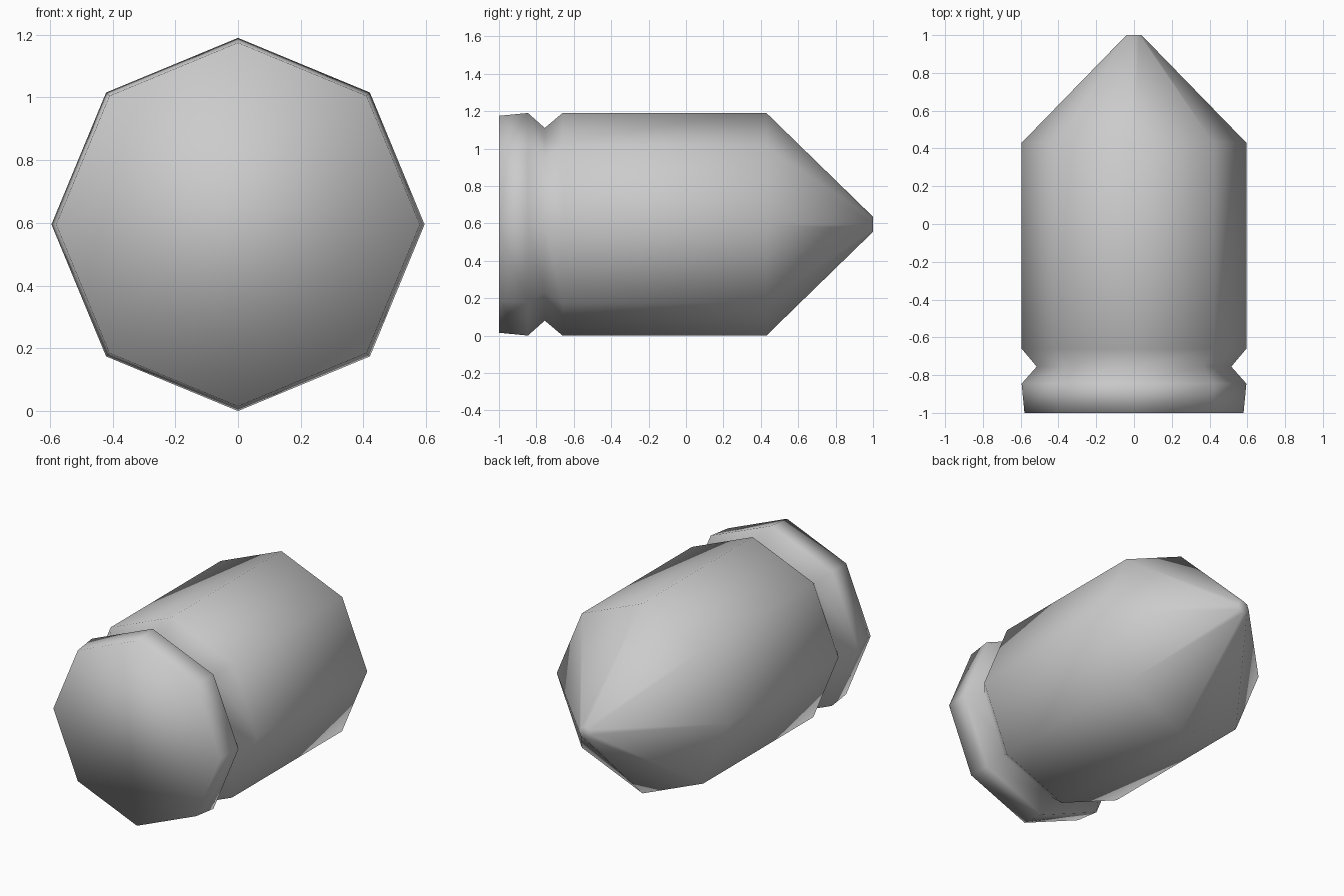
import bpy, bmesh
from math import sin, cos, pi

if "Cube" in bpy.data.objects:
    bpy.data.objects.remove(bpy.data.objects["Cube"])

SIDES = 8
CENTRE_Z = 0.595
# (y, radius) from the flat rear rim, through the groove, to the blunt tip
PROFILE = [(-1.0, 0.58), (-0.845, 0.595), (-0.755, 0.515),
           (-0.66, 0.595), (0.43, 0.595), (1.0, 0.04)]

# One eight-sided lathed body lying along y
bm = bmesh.new()
rings = [[bm.verts.new((r * sin(2 * pi * i / SIDES), y,
                        CENTRE_Z + r * cos(2 * pi * i / SIDES)))
          for i in range(SIDES)] for y, r in PROFILE]
for a, b in zip(rings, rings[1:]):
    for i in range(SIDES):
        j = (i + 1) % SIDES
        bm.faces.new((a[i], a[j], b[j], b[i]))

# Flat end caps
bm.faces.new(rings[0])
bm.faces.new(rings[-1])
bmesh.ops.recalc_face_normals(bm, faces=bm.faces)

# Smooth shading all over, including the caps
for f in bm.faces:
    f.smooth = True
mesh = bpy.data.meshes.new("shell_body")
bm.to_mesh(mesh)
bm.free()
bpy.context.collection.objects.link(bpy.data.objects.new("shell_body", mesh))
